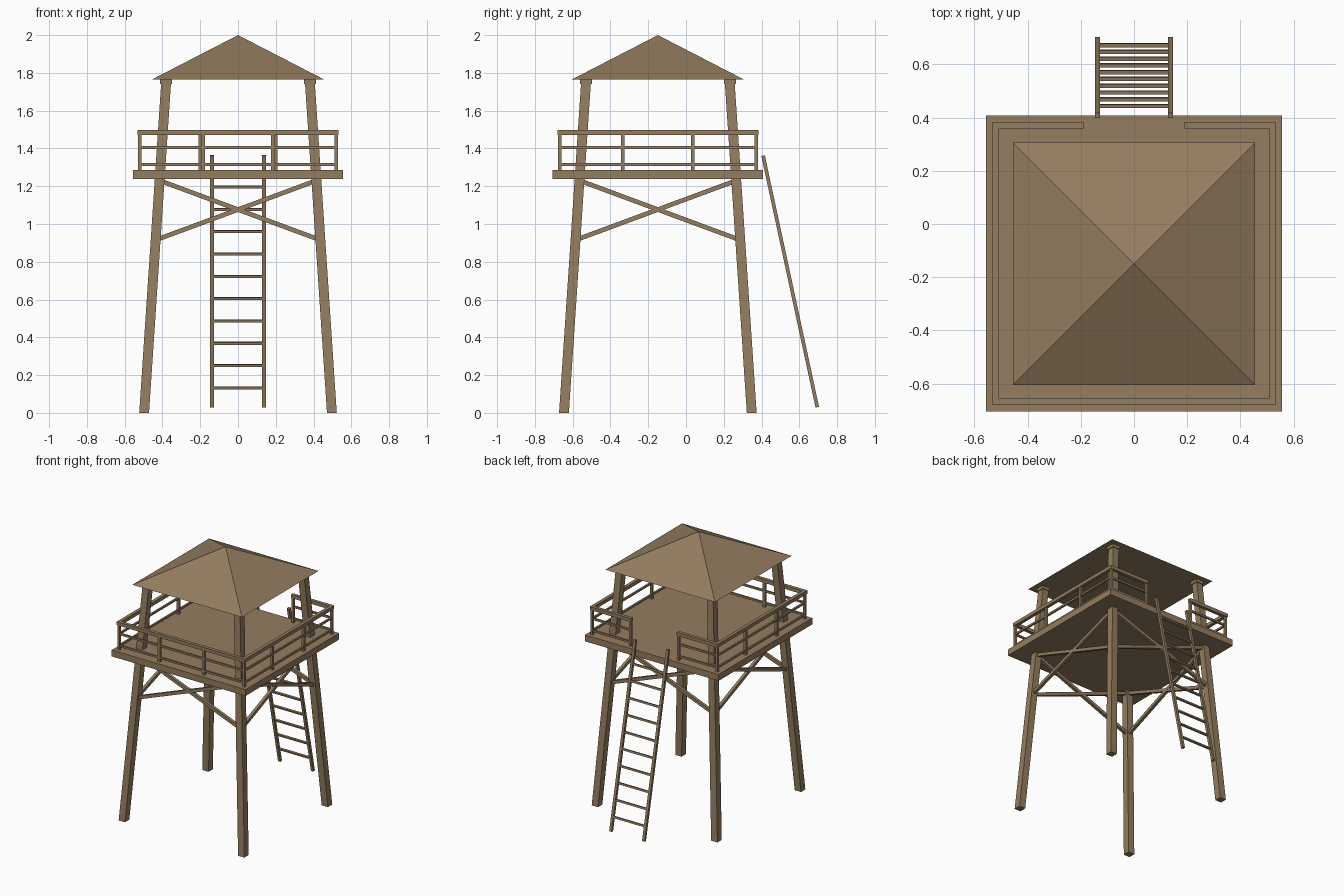
import bpy, bmesh
from mathutils import Vector, Matrix

cube = bpy.data.objects.get("Cube")
if cube:
    bpy.data.objects.remove(cube, do_unlink=True)

wood = bpy.data.materials.new("weathered_wood")
wood.use_nodes = True
COLOR = (0.296, 0.205, 0.117, 1)
wood.diffuse_color = COLOR
wood.node_tree.nodes["Principled BSDF"].inputs["Base Color"].default_value = COLOR

CY = -0.149                      # tower axis
AXIS = Vector((0, CY, 0))
CORNERS = [(1, 1), (-1, 1), (-1, -1), (1, -1)]
DECK_BOTTOM, DECK_TOP = 1.238, 1.286
CAP_BOTTOM, EAVE, PEAK = 1.742, 1.765, 2.0


def finish(name, bm):
    bmesh.ops.recalc_face_normals(bm, faces=bm.faces)
    mesh = bpy.data.meshes.new(name)
    bm.to_mesh(mesh)
    bm.free()
    mesh.materials.append(wood)
    obj = bpy.data.objects.new(name, mesh)
    bpy.context.collection.objects.link(obj)
    return obj


def box(bm, center, size):
    mat = Matrix.Translation(center) @ Matrix.Diagonal((*size, 1))
    return bmesh.ops.create_cube(bm, size=1, matrix=mat)["verts"]


def beam(bm, p, q, width, depth, side):
    """Square-cut beam from p to q; width runs along the side vector."""
    p, q, side = Vector(p), Vector(q), Vector(side)
    z = (q - p).normalized()
    x = (side - z * side.dot(z)).normalized()
    rot = Matrix((x, z.cross(x), z)).transposed().to_4x4()
    mat = Matrix.Translation((p + q) / 2) @ rot @ Matrix.Diagonal((width, depth, (q - p).length, 1))
    bmesh.ops.create_cube(bm, size=1, matrix=mat)


def leg_offset(z):
    return 0.497 - 0.116 * z / CAP_BOTTOM


def leg_point(corner, z):
    r = leg_offset(z)
    return AXIS + Vector((corner[0] * r, corner[1] * r, z))


# Leaning legs
bm = bmesh.new()
for c in CORNERS:
    for v in box(bm, (0, 0, 0), (0.052, 0.052, CAP_BOTTOM)):
        v.co += leg_point(c, v.co.z + CAP_BOTTOM / 2) - Vector((0, 0, v.co.z))
        v.co.z = 0 if v.co.z < CAP_BOTTOM / 2 else CAP_BOTTOM
finish("legs", bm)

# Blocks between legs and roof
bm = bmesh.new()
for c in CORNERS:
    base = leg_point(c, CAP_BOTTOM)
    base.z = (CAP_BOTTOM + EAVE) / 2
    box(bm, base, (0.064, 0.064, EAVE - CAP_BOTTOM))
finish("leg_caps", bm)

# Cross braces on all four sides
bm = bmesh.new()
for i, a in enumerate(CORNERS):
    b = CORNERS[(i + 1) % 4]
    outward = (a[0] + b[0], a[1] + b[1], 0)
    for low, high in ((a, b), (b, a)):
        beam(bm, leg_point(low, 0.915), leg_point(high, 1.23), 0.022, 0.024, outward)
finish("cross_braces", bm)

# Deck
bm = bmesh.new()
box(bm, (0, CY, (DECK_BOTTOM + DECK_TOP) / 2), (1.114, 1.114, DECK_TOP - DECK_BOTTOM))
finish("deck", bm)

# Railing, open at the back where the ladder arrives
R, GAP, TOP = 0.52, 0.19, 1.484
bm = bmesh.new()
for z, w, h in ((TOP, 0.025, 0.026), (1.405, 0.013, 0.014), (1.315, 0.013, 0.014)):
    box(bm, (0, CY - R, z), (2 * R + w, w, h))
    for s in (-1, 1):
        box(bm, (s * R, CY, z), (w, 2 * R - w, h))
        box(bm, (s * (R + w / 2 + GAP) / 2, CY + R, z), (R + w / 2 - GAP, w, h))
posts = [(x * R, y * R) for x, y in CORNERS]
for s in (-1, 1):
    posts += [(s * 0.185, -R), (s * 0.2, R), (-R, s * 0.185), (R, s * 0.185)]
for x, y in posts:
    box(bm, (x, CY + y, (DECK_TOP + TOP) / 2), (0.018, 0.018, TOP - DECK_TOP))
finish("railing", bm)

# Pyramid roof
bm = bmesh.new()
eave = [bm.verts.new(AXIS + Vector((x * 0.456, y * 0.456, EAVE))) for x, y in CORNERS]
peak = bm.verts.new(AXIS + Vector((0, 0, PEAK)))
bm.faces.new(eave)
for i in range(4):
    bm.faces.new((eave[i], eave[(i + 1) % 4], peak))
finish("roof", bm)

# Ladder
foot, head = Vector((0, 0.695, 0.03)), Vector((0, 0.408, 1.362))
bm = bmesh.new()
for s in (-1, 1):
    offset = Vector((s * 0.137, 0, 0))
    beam(bm, foot + offset, head + offset, 0.02, 0.019, (1, 0, 0))
finish("ladder_rails", bm)

bm = bmesh.new()
for i in range(10):
    z = 0.132 + 0.1182 * i
    p = foot.lerp(head, (z - foot.z) / (head.z - foot.z))
    beam(bm, p - Vector((0.13, 0, 0)), p + Vector((0.13, 0, 0)), 0.014, 0.014, head - foot)
finish("ladder_rungs", bm)
